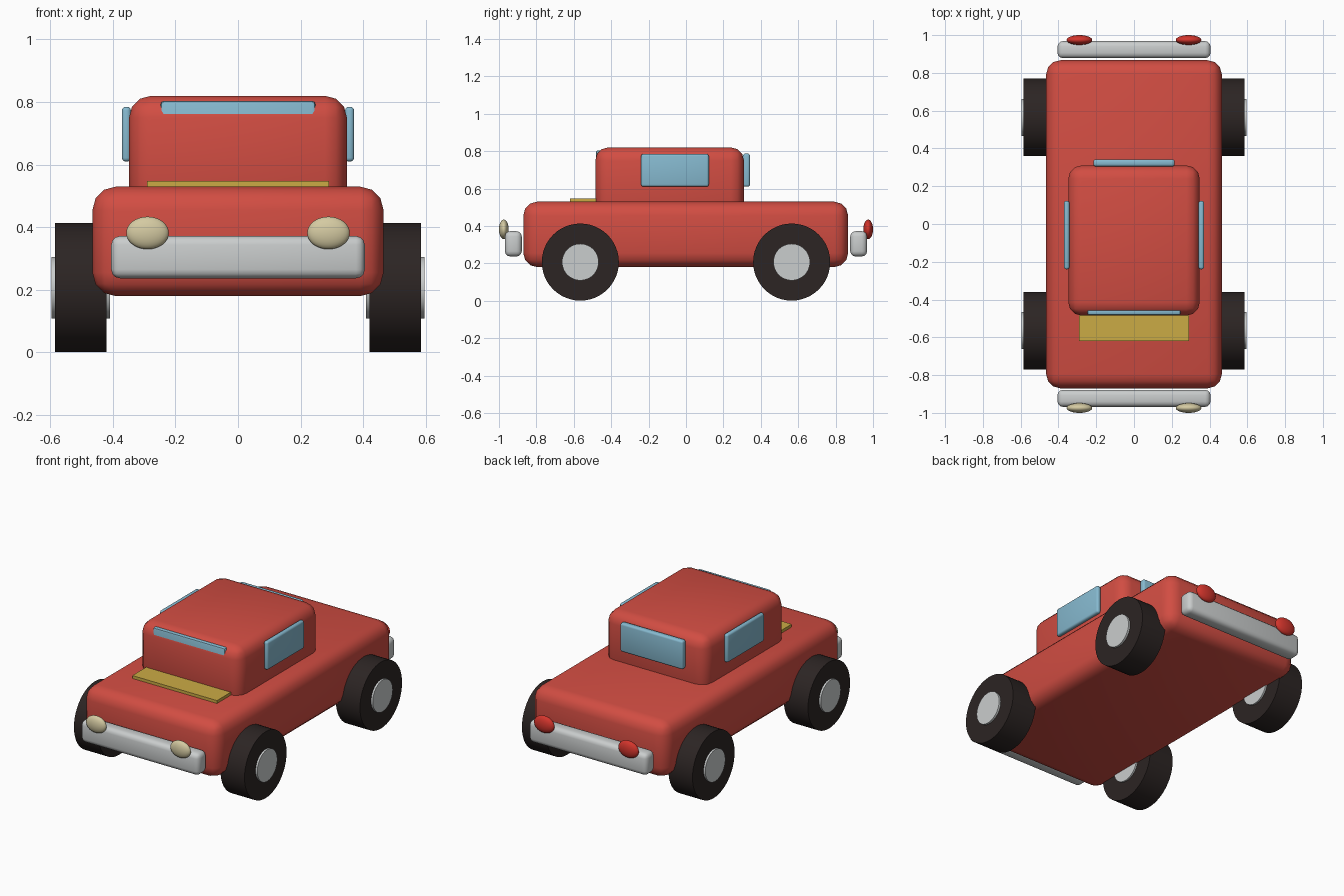
import bpy
import math

cube = bpy.data.objects.get("Cube")
if cube:
    bpy.data.objects.remove(cube, do_unlink=True)


def material(name, rgb):
    mat = bpy.data.materials.new(name)
    mat.use_nodes = True
    mat.diffuse_color = (*rgb, 1)
    mat.node_tree.nodes["Principled BSDF"].inputs["Base Color"].default_value = (*rgb, 1)
    return mat


red = material("red paint", (0.64, 0.074, 0.055))
glass = material("blue glass", (0.24, 0.49, 0.63))
metal = material("pale metal", (0.59, 0.61, 0.61))
rubber = material("black rubber", (0.025, 0.018, 0.017))
yellow = material("yellow panel", (0.6, 0.41, 0.06))
cream = material("cream lamp", (0.66, 0.59, 0.36))
lamp_red = material("red lamp", (0.65, 0.035, 0.025))


def finish(obj, name, mat):
    obj.name = name
    obj.data.materials.append(mat)
    bpy.ops.object.shade_smooth_by_angle(angle=math.radians(40))
    return obj


def box(name, mat, x, y, z, bevel, segments=3):
    """Rounded box between the (low, high) limits on each axis."""
    limits = (x, y, z)
    bpy.ops.mesh.primitive_cube_add(size=1, location=[(a + b) / 2 for a, b in limits])
    obj = bpy.context.object
    obj.scale = [b - a for a, b in limits]
    bpy.ops.object.transform_apply(location=False, rotation=False, scale=True)
    if bevel:
        mod = obj.modifiers.new("rounding", "BEVEL")
        mod.width = bevel
        mod.segments = segments
        bpy.ops.object.modifier_apply(modifier=mod.name)
    return finish(obj, name, mat)


def disc(name, mat, radius, depth, location):
    """Cylinder lying along the axle direction."""
    bpy.ops.mesh.primitive_cylinder_add(vertices=48, radius=radius, depth=depth,
                                        location=location, rotation=(0, math.pi / 2, 0))
    return finish(bpy.context.object, name, mat)


def lamp(name, mat, location):
    bpy.ops.mesh.primitive_uv_sphere_add(segments=32, ring_count=16, radius=1, location=location)
    obj = bpy.context.object
    obj.scale = (0.068, 0.026, 0.052)
    bpy.ops.object.transform_apply(location=False, rotation=False, scale=True)
    return finish(obj, name, mat)


# Bodywork
box("body", red, (-0.465, 0.465), (-0.87, 0.867), (0.18, 0.53), 0.075)
box("cabin", red, (-0.348, 0.348), (-0.485, 0.31), (0.44, 0.82), 0.07)
box("hood_panel", yellow, (-0.29, 0.29), (-0.62, -0.46), (0.52, 0.548), 0)

# Front and rear glass
box("windshield", glass, (-0.247, 0.247), (-0.482, -0.45), (0.61, 0.804), 0.01, 2)
box("rear_window", glass, (-0.215, 0.215), (0.305, 0.342), (0.61, 0.787), 0.012)

# Bumpers
box("front_bumper", metal, (-0.405, 0.405), (-0.968, -0.878), (0.237, 0.372), 0.028)
box("rear_bumper", metal, (-0.405, 0.405), (0.878, 0.968), (0.237, 0.372), 0.028)

# Paired parts on each side
for side, sign in (("left", 1), ("right", -1)):
    box(side + "_window", glass, sorted((sign * 0.342, sign * 0.371)),
        (-0.24, 0.122), (0.61, 0.785), 0.012)
    lamp(side + "_headlight", cream, (sign * 0.289, -0.974, 0.382))
    lamp(side + "_tail_light", lamp_red, (sign * 0.289, 0.974, 0.382))
    for end, y in (("front", -0.565), ("rear", 0.565)):
        disc(f"{end}_{side}_tire", rubber, 0.206, 0.165, (sign * 0.502, y, 0.207))
        disc(f"{end}_{side}_hub", metal, 0.098, 0.187, (sign * 0.503, y, 0.207))
